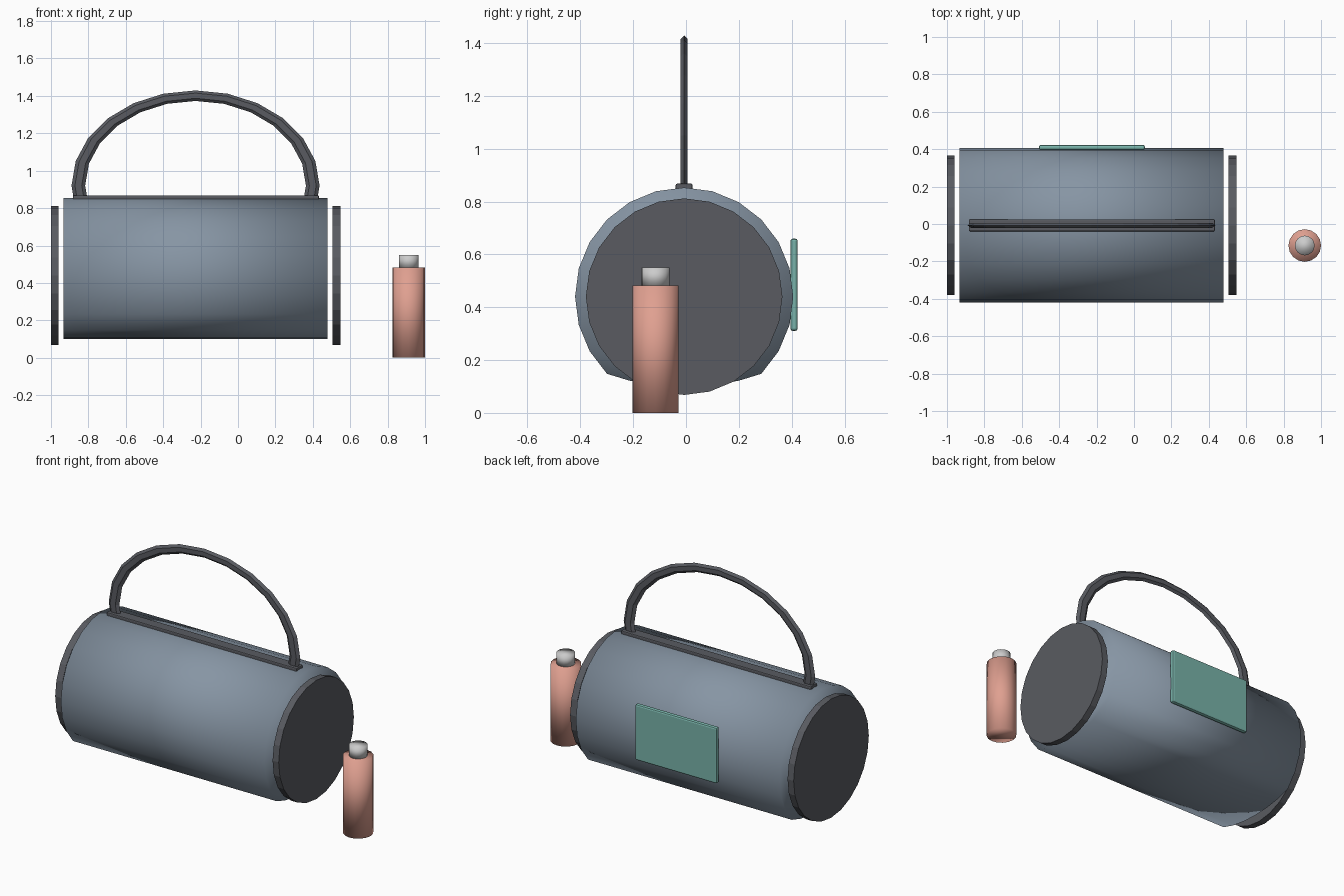
import bpy, bmesh
from math import sin, cos, radians, pi

if "Cube" in bpy.data.objects:
    bpy.data.objects.remove(bpy.data.objects["Cube"])

CX, CY, CZ = -0.227, -0.007, 0.44   # bag centre


def material(name, rgb):
    m = bpy.data.materials.new(name)
    m.diffuse_color = (*rgb, 1)
    m.use_nodes = True
    m.node_tree.nodes["Principled BSDF"].inputs["Base Color"].default_value = m.diffuse_color
    return m


FABRIC = material("fabric", (0.24, 0.30, 0.37))
DARK = material("dark_trim", (0.10, 0.105, 0.12))
TEAL = material("teal", (0.19, 0.45, 0.40))
SALMON = material("salmon", (0.74, 0.35, 0.28))


def finish(o, name, mat=None, smooth=False):
    o.name = name
    if mat:
        o.data.materials.append(mat)
    for p in o.data.polygons:
        p.use_smooth = smooth
    return o


def cylinder(name, loc, r, depth, sides, mat=None, along_x=False, smooth=False):
    bpy.ops.mesh.primitive_cylinder_add(vertices=sides, radius=r, depth=depth, location=loc,
                                        rotation=(0, pi / 2 if along_x else 0, 0))
    bpy.ops.object.transform_apply(location=False, rotation=True, scale=False)
    return finish(bpy.context.object, name, mat, smooth)


def box(name, loc, size, mat, bevel):
    bpy.ops.mesh.primitive_cube_add(size=1, location=loc)
    o = bpy.context.object
    o.scale = size
    bpy.ops.object.transform_apply(location=False, rotation=False, scale=True)
    b = o.modifiers.new("bevel", "BEVEL")
    b.width, b.segments = bevel, 2
    return finish(o, name, mat)


# Bag body: a cylinder with its underside squashed flat
body = cylinder("bag_body", (CX, CY, CZ), 0.413, 1.412, 24, FABRIC, True, True)
for v in body.data.vertices:
    if v.co.z < -0.293:
        v.co.z = -0.293 + (v.co.z + 0.293) * 0.39

# Round end panels
for side, x in (("left", -0.98), ("right", 0.526)):
    cylinder(side + "_end_panel", (x, CY, CZ), 0.372, 0.042, 24, DARK, True)

# Zip strip along the top and pocket on the back
box("zip_strip", (CX + 0.002, CY, 0.849), (1.316, 0.064, 0.038), DARK, 0.006)
box("back_pocket", (CX + 0.002, 0.409, 0.485), (0.566, 0.028, 0.35), TEAL, 0.01)

# Carry handle: stretched six-sided ring segment whose ends sink into the body
bm = bmesh.new()
rings = []
for i in range(-1, 14):
    a = radians(15 * i)
    ring = []
    for k in range(6):
        t = k * pi / 3
        r = 0.481 + 0.028 * cos(t)
        ring.append(bm.verts.new((CX + 1.303 * r * cos(a), CY + 0.0153 * sin(t),
                                  0.92 + r * sin(a))))
    rings.append(ring)
for p, q in zip(rings, rings[1:]):
    for k in range(6):
        bm.faces.new((p[k], p[(k + 1) % 6], q[(k + 1) % 6], q[k]))
bm.faces.new(rings[0])
bm.faces.new(rings[-1])
bmesh.ops.recalc_face_normals(bm, faces=bm.faces)
mesh = bpy.data.meshes.new("handle")
bm.to_mesh(mesh)
bm.free()
handle = bpy.data.objects.new("handle", mesh)
bpy.context.collection.objects.link(handle)
finish(handle, "handle", DARK)

# Water bottle beside the bag
cylinder("bottle", (0.913, -0.115, 0.2415), 0.087, 0.483, 16, SALMON, smooth=True)
cylinder("bottle_cap", (0.913, -0.115, 0.515), 0.053, 0.07, 16, smooth=True)
